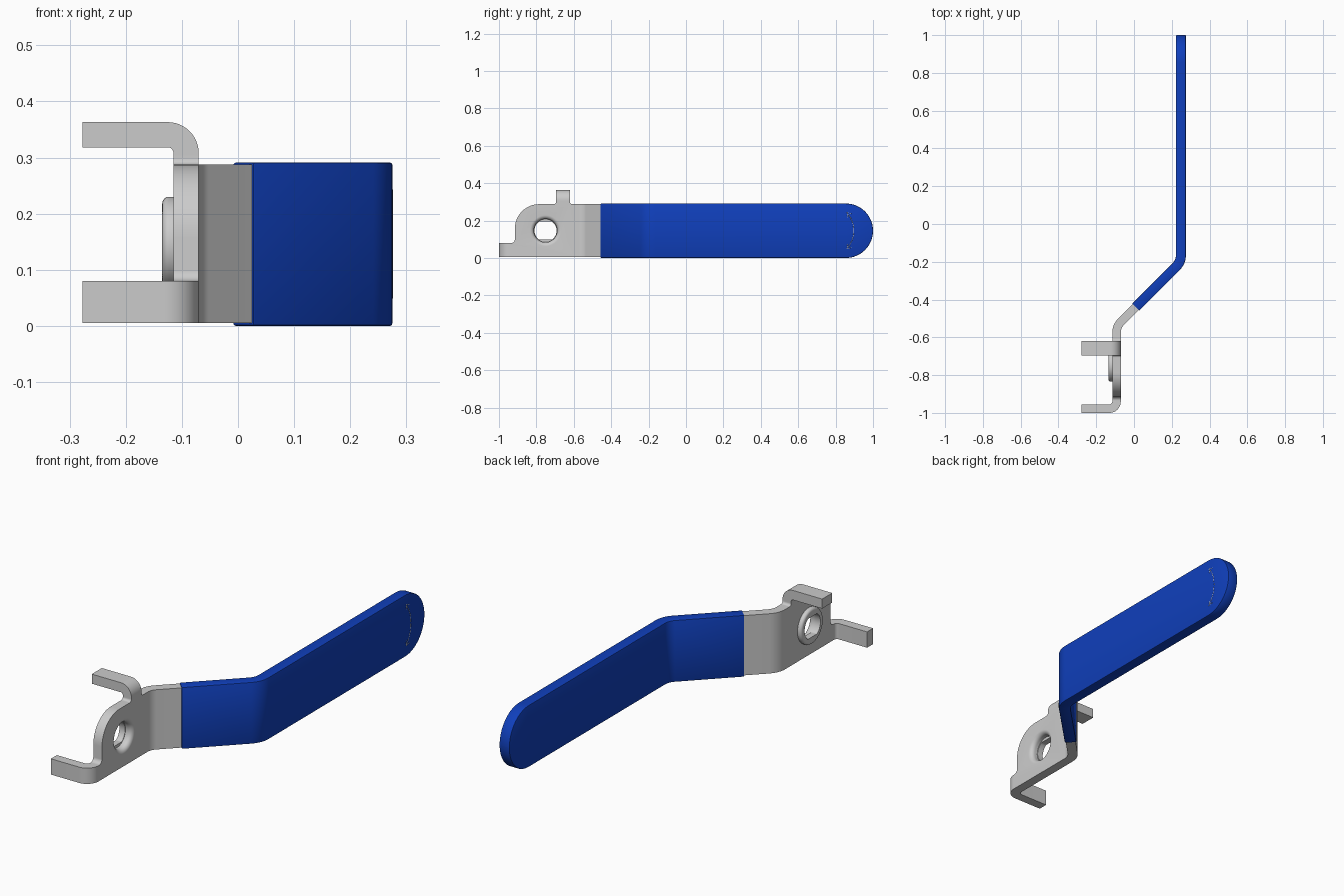
import bpy, bmesh, math
from mathutils import Vector

if "Cube" in bpy.data.objects:
    bpy.data.objects.remove(bpy.data.objects["Cube"])


def fillet(pts, closed=False, seg=12):
    """Round the corners of a 2D path given as (a, b[, radius])."""
    out, n = [], len(pts)
    for i, p in enumerate(pts):
        c = Vector(p[:2])
        r = p[2] if len(p) > 2 else 0
        if r == 0 or (not closed and i in (0, n - 1)):
            out.append(c)
            continue
        u = (Vector(pts[i - 1][:2]) - c).normalized()
        v = (Vector(pts[(i + 1) % n][:2]) - c).normalized()
        half = u.angle(v) / 2
        t = r / math.tan(half)
        centre = c + (u + v).normalized() * (r / math.sin(half))
        a, b = c + u * t - centre, c + v * t - centre
        sweep = a.angle(b)
        for k in range(seg + 1):
            f = k / seg
            out.append(centre + (a * math.sin((1 - f) * sweep)
                                 + b * math.sin(f * sweep)) / math.sin(sweep))
    return out


def strip(path, thick):
    """Closed outline of constant thickness around an open path."""
    left, right = [], []
    for i, p in enumerate(path):
        d = (path[min(i + 1, len(path) - 1)] - path[max(i - 1, 0)]).normalized()
        n = Vector((-d.y, d.x)) * thick / 2
        left.append(p + n)
        right.append(p - n)
    return left + right[::-1]


def add_object(name, bm):
    bmesh.ops.recalc_face_normals(bm, faces=bm.faces)
    me = bpy.data.meshes.new(name)
    bm.to_mesh(me)
    bm.free()
    ob = bpy.data.objects.new(name, me)
    bpy.context.collection.objects.link(ob)
    return ob


def prism(name, pts, axis, lo, hi):
    place = {'x': lambda a, b, h: (h, a, b),
             'y': lambda a, b, h: (a, h, b),
             'z': lambda a, b, h: (a, b, h)}[axis]
    bm = bmesh.new()
    rings = [[bm.verts.new(place(p[0], p[1], h)) for p in pts] for h in (lo, hi)]
    bm.faces.new(rings[0])
    bm.faces.new(rings[1][::-1])
    n = len(pts)
    for i in range(n):
        j = (i + 1) % n
        bm.faces.new((rings[0][i], rings[0][j], rings[1][j], rings[1][i]))
    return add_object(name, bm)


HY, HZ = -0.751, 0.146   # hole centre


def lathe(name, profile, n=64):
    """Solid turned around the hole axis from (x, radius) points."""
    bm = bmesh.new()
    rings = []
    for x, r in profile:
        rings.append([bm.verts.new((x, HY + r * math.cos(math.tau * k / n),
                                    HZ + r * math.sin(math.tau * k / n))) for k in range(n)])
    bm.faces.new(rings[0])
    bm.faces.new(rings[-1])
    for a, b in zip(rings, rings[1:]):
        for k in range(n):
            j = (k + 1) % n
            bm.faces.new((a[k], a[j], b[j], b[k]))
    return add_object(name, bm)


def apply_mods(ob):
    dg = bpy.context.evaluated_depsgraph_get()
    me = bpy.data.meshes.new_from_object(ob.evaluated_get(dg))
    ob.modifiers.clear()
    ob.data = me


def combine(ob, other, op):
    m = ob.modifiers.new(op, 'BOOLEAN')
    m.operation, m.object, m.solver = op, other, 'EXACT'
    apply_mods(ob)
    bpy.data.objects.remove(other)


def smooth(ob):
    bpy.ops.object.select_all(action='DESELECT')
    ob.select_set(True)
    bpy.context.view_layer.objects.active = ob
    bpy.ops.object.shade_smooth_by_angle(angle=math.radians(30))


# Bent metal plate with the lower tab: top-view strip cut by its side outline
T = 0.045
path = fillet([(-0.277, -0.9775), (-0.0925, -0.9775, 0.0375),
               (-0.0925, -0.5415, 0.0825), (0.04, -0.409)])
plate = prism("lever_plate", strip(path, T), 'z', -0.05, 0.45)
side = fillet([(-1.1, 0.0055), (0.2, 0.0055), (0.2, 0.2875), (-0.62, 0.2875, 0.012),
               (-0.62, 0.305), (-0.695, 0.305), (-0.695, 0.2875, 0.012),
               (-0.915, 0.2875, 0.13), (-0.915, 0.08, 0.02), (-1.1, 0.08)], closed=True)
combine(plate, prism("side_cut", side, 'x', -0.5, 0.5), 'INTERSECT')

# Pressed boss around the stem hole
R = 0.012
boss = [(-0.1, 0.084)] + [(-0.123 - R * math.sin(a), 0.072 + R * math.cos(a))
                          for a in (k * math.pi / 16 for k in range(9))]
combine(plate, lathe("boss", boss), 'UNION')

# Rounded recess and double-flat hole
F = 0.021
recess = [(-0.06, 0.083)] + [(-0.091 + F * math.cos(a), 0.083 - F * math.sin(a))
                             for a in (k * math.pi / 16 for k in range(9))] + [(-0.105, 0.062)]
combine(plate, lathe("recess_cut", recess), 'DIFFERENCE')
hole = [(HY + 0.059 * math.cos(a), HZ + max(-0.048, min(0.048, 0.059 * math.sin(a))))
        for a in (math.tau * k / 64 for k in range(64))]
combine(plate, prism("hole_cut", hole, 'x', -0.2, 0.0), 'DIFFERENCE')
smooth(plate)

# Upper stop tab bent over from the plate
tab = fillet([(-0.0925, 0.305), (-0.0925, 0.3405, 0.0325), (-0.277, 0.3405)])
smooth(prism("upper_stop_tab", strip(tab, T), 'y', -0.695, -0.62))

# Blue grip sleeve with a rounded end
path = fillet([(0.009, -0.44), (0.2485, -0.2005, 0.09), (0.2485, 1.1)])
sleeve = prism("grip_sleeve", strip(path, 0.053), 'z', -0.05, 0.4)
side = fillet([(-0.6, 0), (1.0, 0, 0.1454), (1.0, 0.291, 0.1454), (-0.6, 0.291)],
              closed=True, seg=20)
combine(sleeve, prism("sleeve_cut", side, 'x', -0.5, 0.5), 'INTERSECT')
bev = sleeve.modifiers.new("soft_edges", 'BEVEL')
bev.width, bev.segments, bev.limit_method = 0.004, 2, 'ANGLE'
bev.angle_limit = math.radians(50)
apply_mods(sleeve)
blue = bpy.data.materials.new("blue_vinyl")
blue.diffuse_color = (0.005, 0.05, 0.5, 1)
blue.use_nodes = True
blue.node_tree.nodes["Principled BSDF"].inputs["Base Color"].default_value = blue.diffuse_color
sleeve.data.materials.clear()
sleeve.data.materials.append(blue)
smooth(sleeve)

# Fine double-ended direction arrow on the grip
cu = bpy.data.curves.new("direction_arrow", 'CURVE')
cu.dimensions, cu.bevel_depth, cu.bevel_resolution = '3D', 0.0015, 1
arc = [(0.752 + 0.145 * math.cos(a), 0.146 + 0.145 * math.sin(a))
       for a in (math.radians(-42 + 84 * k / 24) for k in range(25))]
lines = [arc]
for s in (1, -1):
    y, z = arc[-1 if s > 0 else 0]
    lines.append([(y + 0.026, z - s * 0.006), (y, z), (y + 0.005, z - s * 0.026)])
for pts in lines:
    sp = cu.splines.new('POLY')
    sp.points.add(len(pts) - 1)
    for q, (y, z) in zip(sp.points, pts):
        q.co = (0.2745, y, z, 1)
bpy.context.collection.objects.link(bpy.data.objects.new("direction_arrow", cu))
